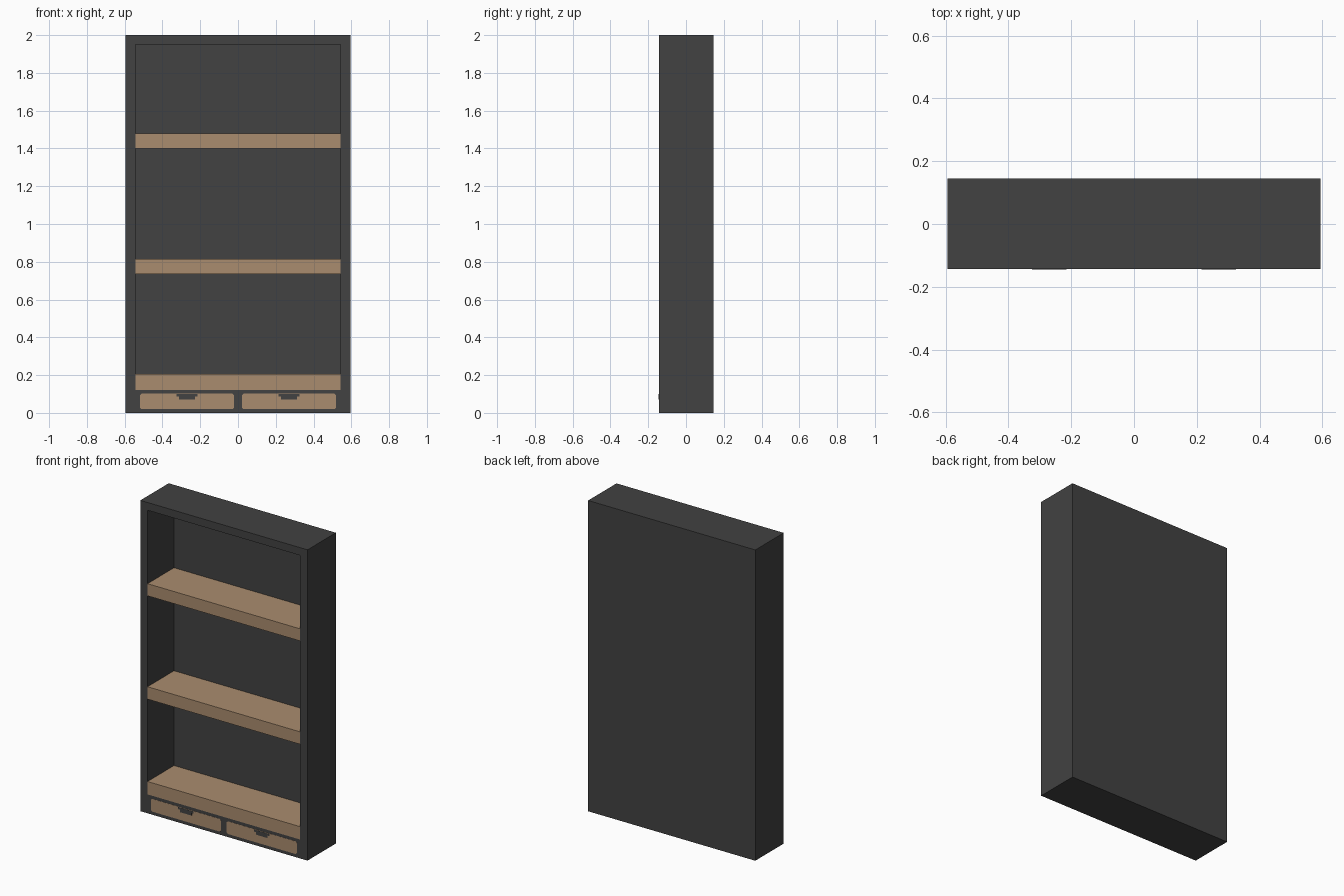
import bpy, bmesh

if "Cube" in bpy.data.objects:
    bpy.data.objects.remove(bpy.data.objects["Cube"])

def material(name, rgb):
    m = bpy.data.materials.new(name)
    m.diffuse_color = (*rgb, 1)
    m.use_nodes = True
    m.node_tree.nodes["Principled BSDF"].inputs["Base Color"].default_value = m.diffuse_color
    return m

DARK = material("charcoal", (0.054, 0.054, 0.054))
WOOD = material("light wood", (0.40, 0.262, 0.157))

def finish(bm, name, mat):
    bmesh.ops.recalc_face_normals(bm, faces=bm.faces)
    me = bpy.data.meshes.new(name)
    bm.to_mesh(me)
    bm.free()
    me.materials.append(mat)
    ob = bpy.data.objects.new(name, me)
    bpy.context.collection.objects.link(ob)
    return ob

def rings(name, mat, loops):
    """Bridge matching point loops in order and cap both ends."""
    bm = bmesh.new()
    vs = [[bm.verts.new(p) for p in loop] for loop in loops]
    n = len(vs[0])
    for a, b in zip(vs, vs[1:]):
        for i in range(n):
            j = (i + 1) % n
            bm.faces.new((a[i], a[j], b[j], b[i]))
    bm.faces.new(vs[0])
    bm.faces.new(vs[-1])
    return finish(bm, name, mat)

def rect(x0, x1, z0, z1, y):
    return [(x0, y, z0), (x1, y, z0), (x1, y, z1), (x0, y, z1)]

def plate(name, mat, profile, y0, y1):
    return rings(name, mat, [[(x, y, z) for x, z in profile] for y in (y0, y1)])

W, D, INNER = 0.595, 0.145, 0.543
FRONT = -D + 0.002
BACK = D - 0.02

# Cabinet: one shell with the open compartment sunk into its front
rings("cabinet_frame", DARK, [
    rect(-W, W, 0, 2, D),
    rect(-W, W, 0, 2, FRONT),
    rect(-INNER, INNER, 0.122, 1.95, FRONT),
    rect(-INNER, INNER, 0.122, 1.95, BACK)])

# Shelves
for i, (z0, z1) in enumerate([(0.122, 0.205), (0.735, 0.815), (1.40, 1.478)]):
    rings(f"shelf_{i + 1}", WOOD, [
        rect(-INNER, INNER, z0, z1, FRONT - 0.001),
        rect(-INNER, INNER, z0, z1, BACK)])

# Drawer fronts with clipped corners, and their cup handles
for side, cx in (("left", -0.27), ("right", 0.27)):
    w, z0, z1, c = 0.25, 0.02, 0.102, 0.009
    prof = [(cx - w + c, z0), (cx + w - c, z0), (cx + w, z0 + c), (cx + w, z1 - c),
            (cx + w - c, z1), (cx - w + c, z1), (cx - w, z1 - c), (cx - w, z0 + c)]
    plate(f"drawer_front_{side}", WOOD, prof, FRONT + 0.003, FRONT - 0.001)
    grip = [(cx - 0.042, 0.07), (cx + 0.042, 0.07), (cx + 0.042, 0.086), (cx + 0.055, 0.086),
            (cx + 0.055, 0.099), (cx - 0.055, 0.099), (cx - 0.055, 0.086), (cx - 0.042, 0.086)]
    plate(f"drawer_handle_{side}", DARK, grip, FRONT + 0.001, FRONT - 0.002)
